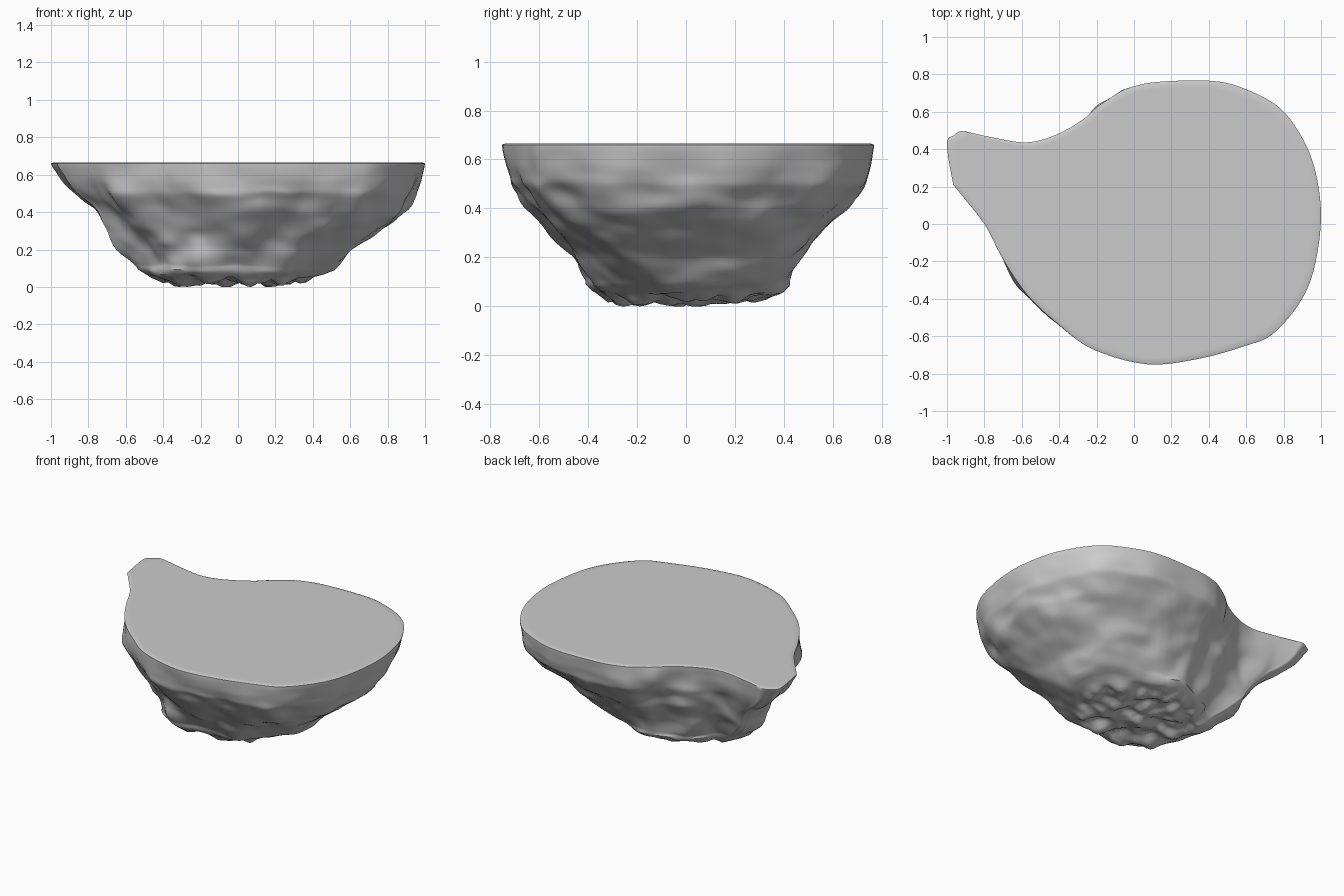
import bpy, bmesh, math
from mathutils import Vector, noise

if "Cube" in bpy.data.objects:
    bpy.data.objects.remove(bpy.data.objects["Cube"])

# Plan outline of the flat top, counter-clockwise
OUTLINE = [(1, .03), (.97, .28), (.90, .46), (.78, .62), (.6, .72), (.42, .765), (.13, .76),
           (-.02, .73), (-.1, .69), (-.2, .61), (-.3, .54), (-.4, .485), (-.5, .447), (-.6, .435),
           (-.75, .46), (-.87, .487), (-.92, .497), (-.96, .475), (-1, .43), (-.97, .23),
           (-.95, .19), (-.8, 0), (-.71, -.17),
           (-.57, -.38), (-.4, -.54), (-.22, -.67), (.07, -.75), (.35, -.72), (.6, -.65),
           (.74, -.59), (.88, -.43), (.96, -.25)]
# height, spread toward the top outline for: right end, front/back, left horn
LEVELS = [(.66, 1, 1, 1), (.645, 1.0, 1.0, .99), (.57, .98, .99, .9), (.5, .95, .96, .8),
          (.4, .84, .76, .65), (.3, .65, .53, .5), (.2, .44, .33, .37), (.1, .25, .18, .2),
          (.03, .0, .0, .0)]
SUB, ROWS = 5, 44


def smooth_loop(pts, sub):
    out, n = [], len(pts)
    for i in range(n):
        a, b, c, d = (Vector(pts[(i + k) % n]) for k in (-1, 0, 1, 2))
        for k in range(sub):
            t = k / sub
            out.append(.5 * (2 * b + (c - a) * t + (2 * a - 5 * b + 4 * c - d) * t * t
                             + (3 * b - a - 3 * c + d) * t ** 3))
    return out


def spread(z, ang):
    for hi, lo in zip(LEVELS, LEVELS[1:]):
        if z >= lo[0] - 1e-6:
            break
    f = (z - lo[0]) / (hi[0] - lo[0])
    r, y, l = (lo[k] + (hi[k] - lo[k]) * f for k in (1, 2, 3))
    wr = max(0, math.cos(ang)) ** 2
    wl = math.exp(-((ang - 2.8) / .48) ** 2)
    return (r * wr + y * (1 - wr)) * (1 - wl) + l * wl


def bump(ang, z, a0, z0, wa, wz):
    return math.exp(-((ang - a0) / wa) ** 2 - ((z - z0) / wz) ** 2)


def lumps(p, freq):
    return noise.noise(p * freq) + .35 * noise.noise(p * freq * 2.1 + Vector((7, 3, 1)))


def rock_point(top, z):
    ang = math.atan2(top.y, top.x) % math.tau
    base = Vector((math.cos(ang) * .40 - .04, math.sin(ang) * .34))
    q = base.lerp(top, spread(z, ang))
    depth = min(1, (.66 - z) / .22)
    p = Vector((q.x, q.y, z))
    d = (.05 * lumps(p, 4.2) - .012 * (z > .1)) * depth
    # ledges jutting past the rim at the left and the back
    d += .035 * bump(ang, z, 3.5, .5, .17, .09) + .03 * bump(ang, z, 1.87, .58, .1, .08)
    d += .035 * bump(ang, z, 2.55, .54, .15, .08)
    q = q + top.normalized() * d
    return Vector((q.x, q.y, z + .02 * lumps(p + Vector((5, 5, 5)), 5) * depth))


loop = smooth_loop(OUTLINE, SUB)
N = len(loop)
bm = bmesh.new()

# Flat top: slightly softened edge
rows = [[bm.verts.new((p.x * s, p.y * s, .665)) for p in loop] for s in (.95, .985)]
bm.faces.new(rows[0])
# Rocky side
for i in range(ROWS):
    z = .66 - .6 * i / (ROWS - 1)
    rows.append([bm.verts.new(rock_point(p, z)) for p in loop])
# Knobbly underside
rim = [v.co.copy() for v in rows[-1]]
for k in range(1, 19):
    s = 1 - k / 19
    ring = []
    for c in rim:
        p = Vector((c.x * s, c.y * s, 0))
        z = .03 + .045 * lumps(p, 8)
        w = min(1, k / 3)
        ring.append(bm.verts.new((p.x, p.y, c.z * (1 - w) + z * w)))
    rows.append(ring)
bm.faces.new(rows[-1][::-1])
for a, b in zip(rows, rows[1:]):
    for j in range(N):
        bm.faces.new((a[j], b[j], b[(j + 1) % N], a[(j + 1) % N]))
for v in bm.verts:
    v.co.z = max(v.co.z, 0)
bmesh.ops.recalc_face_normals(bm, faces=bm.faces)

mesh = bpy.data.meshes.new("floating_rock")
bm.to_mesh(mesh)
bm.free()
rock = bpy.data.objects.new("floating_rock", mesh)
bpy.context.collection.objects.link(rock)
bpy.context.view_layer.objects.active = rock
rock.select_set(True)
bpy.ops.object.shade_smooth_by_angle(angle=math.radians(50))
